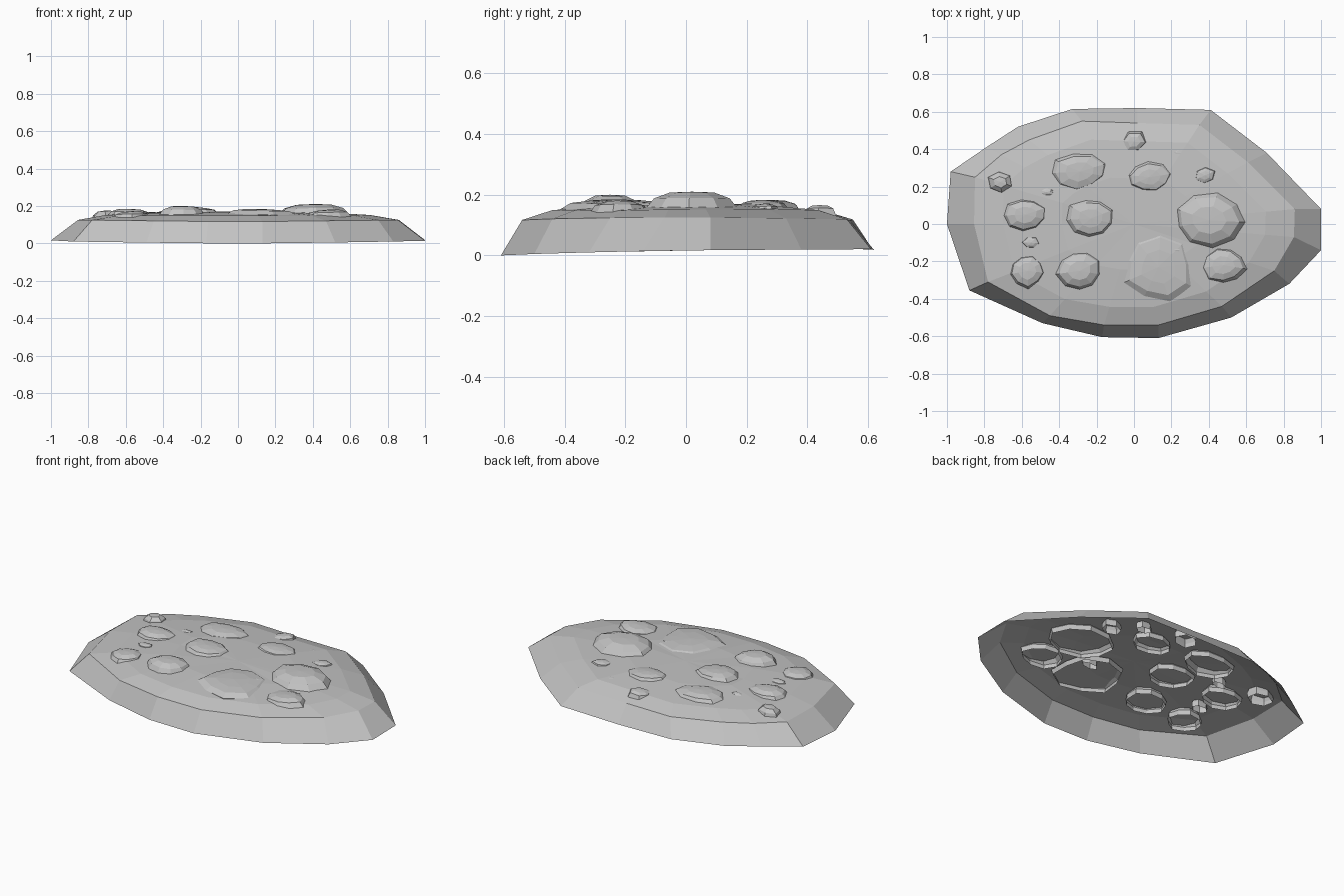
import bpy, bmesh, math, random

if "Cube" in bpy.data.objects:
    bpy.data.objects.remove(bpy.data.objects["Cube"])

random.seed(4)
stone = bpy.data.materials.new("grey stone")
stone.diffuse_color = (0.55, 0.55, 0.55, 1)
stone.use_nodes = True
stone.node_tree.nodes["Principled BSDF"].inputs["Base Color"].default_value = stone.diffuse_color


def finish(name, bm):
    bmesh.ops.recalc_face_normals(bm, faces=bm.faces)
    # open shells: make sure the outside faces up
    if sum(f.normal.z * f.calc_area() for f in bm.faces) < 0:
        bmesh.ops.reverse_faces(bm, faces=bm.faces)
    me = bpy.data.meshes.new(name)
    bm.to_mesh(me)
    bm.free()
    me.materials.append(stone)
    ob = bpy.data.objects.new(name, me)
    bpy.context.collection.objects.link(ob)


def loft(bm, rings, tip):
    """Bridge equal-length rings from the bottom up and close at a tip point."""
    loops = [[bm.verts.new(p) for p in r] for r in rings]
    n = len(loops[0])
    for a, b in zip(loops, loops[1:]):
        for i in range(n):
            j = (i + 1) % n
            bm.faces.new((a[i], a[j], b[j], b[i]))
    t = bm.verts.new(tip)
    for i in range(n):
        bm.faces.new((loops[-1][i], loops[-1][(i + 1) % n], t))


# Mound: open-bottomed faceted shell, rim outline and shoulder outline
rim = [(-.98, .28), (-.79, .41), (-.62, .52), (-.33, .615), (.02, .62), (.41, .61),
       (.71, .38), (1, .08), (1, -.14), (.83, -.32), (.52, -.50), (.13, -.61),
       (-.17, -.605), (-.49, -.53), (-.88, -.355), (-1, 0)]
shoulder = [(-.85, .25), (-.71, .37), (-.56, .45), (-.28, .55), (.02, .54), (.35, .53),
            (.61, .33), (.86, .08), (.855, -.07), (.75, -.25), (.47, -.44), (.13, -.54),
            (-.16, -.54), (-.45, -.49), (-.78, -.31), (-.855, 0)]
bm = bmesh.new()
rings = [[(x, y, .011 + .015 * y + .008 * abs(x)) for x, y in rim],
         [(x, y, .115 + .012 * abs(x)) for x, y in shoulder]]
for s, z in ((.82, .15), (.45, .167)):
    rings.append([(x * s, y * s, z + random.uniform(-.003, .003)) for x, y in shoulder])
loft(bm, rings, (0, 0, .17))
# rim touches the ground at its lowest point
low = min(v.co.z for v in bm.verts)
for v in bm.verts:
    if v.co.z < .05:
        v.co.z -= low
finish("mound", bm)


def floor_z(x, y):
    return .172 - .05 * ((x / .85) ** 2 + (y / .53) ** 2)


# Embedded rocks: x, y, half width, half depth, top height
rocks = [(-.715, .225, .07, .06, .175), (-.58, .05, .12, .095, .185),
         (-.57, -.25, .10, .09, .172), (-.55, -.10, .05, .035, .167),
         (-.47, .17, .045, .025, .168), (-.29, .28, .15, .10, .183),
         (-.29, -.25, .12, .11, .2), (-.23, .03, .13, .11, .195),
         (0, .44, .07, .06, .165), (.08, .25, .12, .085, .183),
         (.38, .26, .06, .05, .171), (.25, .38, .05, .03, .155),
         (.40, .02, .18, .14, .21), (.13, -.23, .19, .17, .184),
         (.48, -.22, .12, .10, .18), (.2, -.14, .05, .025, .176)]
for k, (x, y, rx, ry, top) in enumerate(rocks):
    n = 9 if rx > .08 else 6
    f = floor_z(x, y)
    turn = random.uniform(0, 6.28)
    wob = [random.uniform(.9, 1.1) for _ in range(n)]
    slope = random.uniform(-.004, .004)

    def ring(s, z):
        out = []
        for i in range(n):
            a = turn + math.tau * i / n
            c, d = math.cos(a) * wob[i], math.sin(a) * wob[i]
            out.append((x + s * rx * c, y + s * ry * d, z + slope * c))
        return out

    bm = bmesh.new()
    loft(bm, [ring(1.0, f - .035), ring(1.04, f - .008),
              ring(.85, f + .55 * (top - f)), ring(.5, top - .003)], (x, y, top))
    finish("rock_%02d" % (k + 1), bm)
